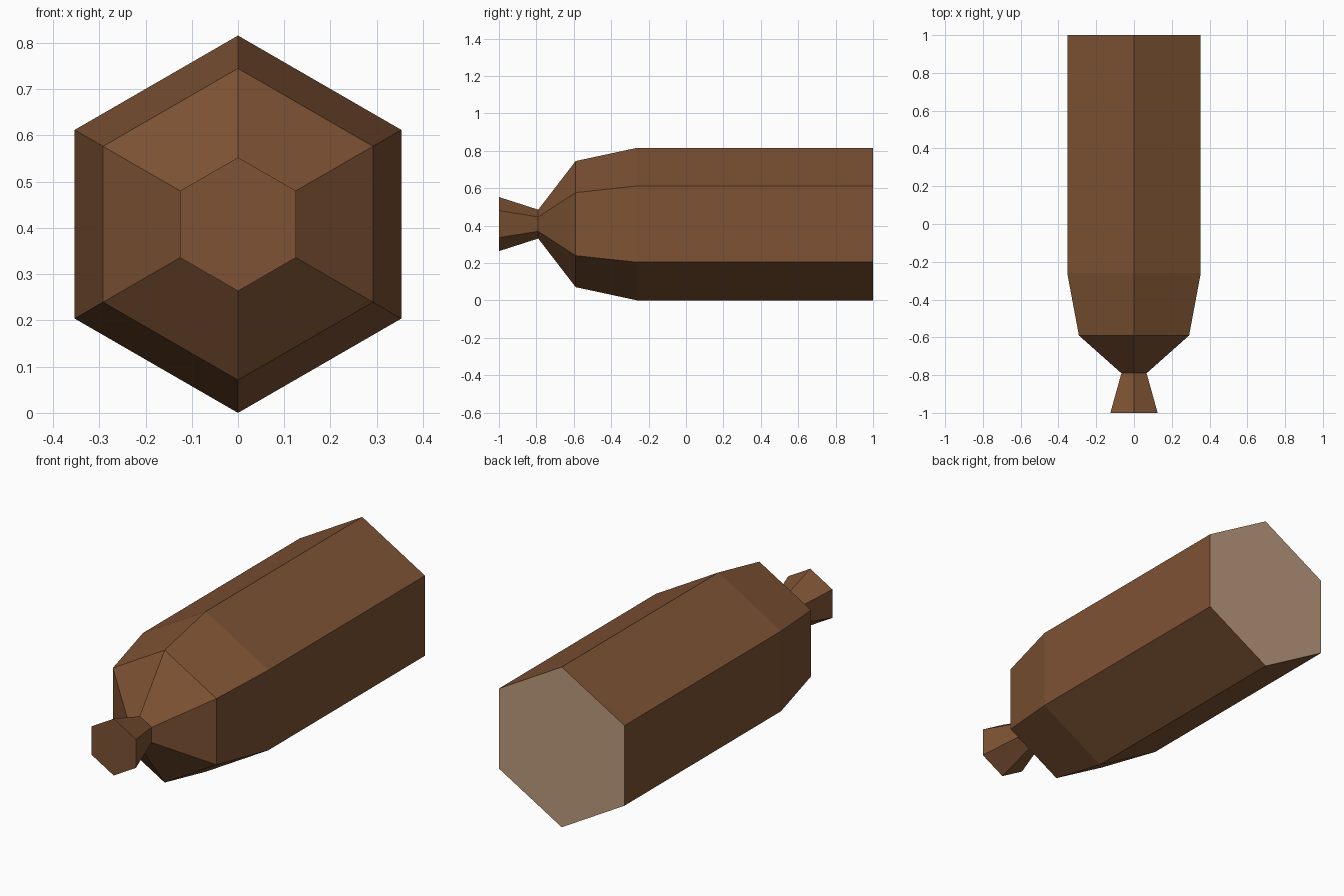
import bpy, bmesh, math

if "Cube" in bpy.data.objects:
    bpy.data.objects.remove(bpy.data.objects["Cube"])


def material(name, rgb):
    m = bpy.data.materials.new(name)
    lin = [((c / 255 + 0.055) / 1.055) ** 2.4 for c in rgb]
    m.diffuse_color = (*lin, 1)
    m.use_nodes = True
    m.node_tree.nodes["Principled BSDF"].inputs["Base Color"].default_value = m.diffuse_color
    return m


brown = material("brown casing", (125, 82, 51))
tan = material("pale cut end", (188, 154, 126))

# Hexagonal cross-sections along the body: (y, radius)
profile = [(1.0, 0.408), (-0.26, 0.408), (-0.59, 0.337),
           (-0.79, 0.077), (-1.0, 0.1445)]
CENTRE_Z = 0.408

bm = bmesh.new()
rings = []
for y, r in profile:
    rings.append([bm.verts.new((r * math.sin(i * math.pi / 3), y,
                                CENTRE_Z + r * math.cos(i * math.pi / 3)))
                  for i in range(6)])

# Side walls
for a, b in zip(rings, rings[1:]):
    for i in range(6):
        j = (i + 1) % 6
        bm.faces.new((a[i], a[j], b[j], b[i]))

# Flat ends: pale cut at the back, brown knot end at the front
cut = bm.faces.new(rings[0])
bm.faces.new(rings[-1])
cut.material_index = 1
bmesh.ops.recalc_face_normals(bm, faces=bm.faces[:])

mesh = bpy.data.meshes.new("sausage")
bm.to_mesh(mesh)
bm.free()
mesh.materials.append(brown)
mesh.materials.append(tan)
bpy.context.collection.objects.link(bpy.data.objects.new("sausage", mesh))
